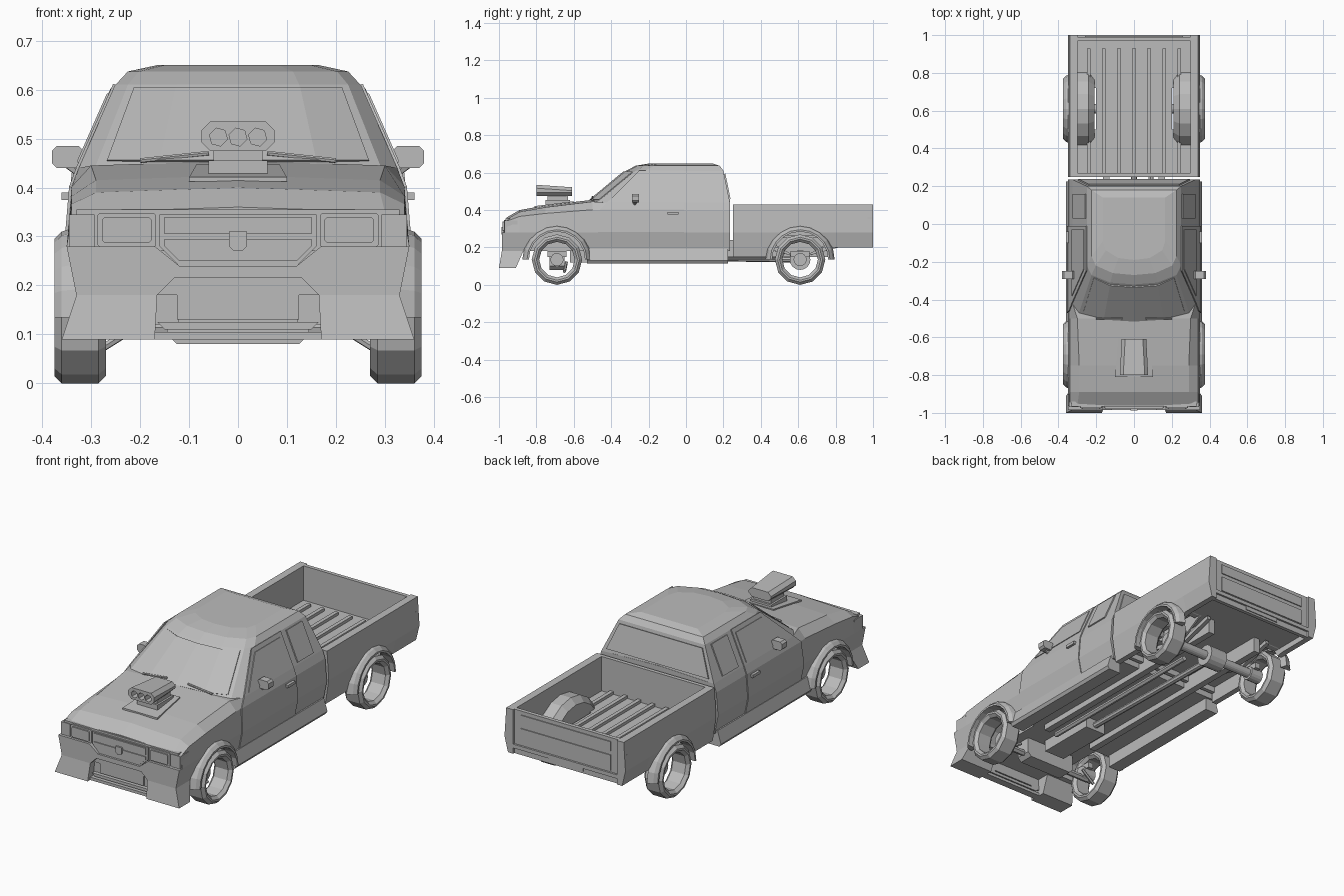
import bpy, bmesh, math
from mathutils import Vector

default_cube = bpy.data.objects.get("Cube")
if default_cube:
    bpy.data.objects.remove(default_cube, do_unlink=True)

grey = bpy.data.materials.new("plain_grey")
grey.use_nodes = True
grey.diffuse_color = (.5, .5, .5, 1)
for node in grey.node_tree.nodes:
    if node.type == 'BSDF_PRINCIPLED':
        node.inputs["Base Color"].default_value = grey.diffuse_color

# Shared dimensions
HALF, SILL, CREASE, SHOULDER, BELT, BROW = .35, .18, .28, .4, .44, .61
GLASS_HALF, ROOF_HALF = .325, .25
NOSE, CAB_BACK, BED_FRONT, TAIL = -.96, .235, .25, 1
BED_INNER, FLOOR, RAIL = .3, .25, .43
TYRE, ARCH, WHEEL_OUT = .135, .15, .375
AXLES = {"front": -.69, "rear": .61}
FLANK = ((SILL, HALF - .02), (CREASE, HALF), (SHOULDER, HALF - .01), (BELT, GLASS_HALF), (BROW, ROOF_HALF))


# Every part is a loft through rings of points
def loft(name, rings, closed=False, mirror=False):
    n, m = len(rings[0]), len(rings)
    verts = [tuple(point) for ring in rings for point in ring]
    faces = []
    for i in range(m if closed else m - 1):
        here, there = i * n, (i + 1) % m * n
        for j in range(n):
            k = (j + 1) % n
            faces.append([here + j, here + k, there + k, there + j])
    if not closed:
        faces += [list(range(n)), list(range(len(verts) - n, len(verts)))]
    if mirror:
        count = len(verts)
        verts += [(-x, y, z) for x, y, z in verts]
        faces += [[index + count for index in face] for face in faces]
    mesh = bpy.data.meshes.new(name)
    mesh.from_pydata(verts, [], faces)
    bm = bmesh.new()
    bm.from_mesh(mesh)
    bmesh.ops.recalc_face_normals(bm, faces=bm.faces)
    bm.to_mesh(mesh)
    bm.free()
    mesh.materials.append(grey)
    obj = bpy.data.objects.new(name, mesh)
    bpy.context.scene.collection.objects.link(obj)
    return obj


# Cross-section rules
def sym(half):
    return half + [(-x, other) for x, other in reversed(half) if x != 0]


def rect(left, right, low, high):
    return [(left, low), (right, low), (right, high), (left, high)]


def chamfered(left, right, low, high, c):
    return [(left + c, low), (right - c, low), (right, low + c), (right, high - c),
            (right - c, high), (left + c, high), (left, high - c), (left, low + c)]


def shield(half, low, high, c):
    return sym([(0, low), (half - c, low), (half, low + c), (half, high), (0, high)])


def at_y(section, y):
    return [(x, y, z) for x, z in section]


def at_z(section, z):
    return [(x, y, z) for x, y in section]


# Solid builders
def prism(name, section, front, back, mirror=False):
    return loft(name, [at_y(section, front), at_y(section, back)], mirror=mirror)


def on_nose(name, section, proud, mirror=False):
    return prism(name, section, NOSE - proud, NOSE + .02, mirror)


def on_tail(name, section, proud=0, mirror=False):
    return prism(name, section, TAIL - .03, TAIL - .01 + proud, mirror)


def sheet(name, rows, out, mirror=False):
    out = Vector(out)
    return loft(name, [list(row) + [Vector(p) + out for p in reversed(row)] for row in rows], mirror=mirror)


def rod(name, start, end, radius, sides=6, mirror=False):
    start, end = Vector(start), Vector(end)
    axis = (end - start).normalized()
    u = axis.orthogonal().normalized()
    v = axis.cross(u)
    angles = [math.tau * i / sides for i in range(sides)]
    circle = [(u * math.cos(a) + v * math.sin(a)) * radius for a in angles]
    return loft(name, [[end_point + p for p in circle] for end_point in (start, end)], mirror=mirror)


def axle_rod(name, y, left, right, radius, mirror=False):
    return rod(name, (left, y, TYRE), (right, y, TYRE), radius, 16, mirror)


def sweep(name, section, y, steps, start=0, end=math.tau):
    full = end - start == math.tau
    angles = [start + (end - start) * i / steps for i in range(steps if full else steps + 1)]
    rings = [[(x, y + r * math.cos(a), TYRE + r * math.sin(a)) for x, r in section] for a in angles]
    return loft(name, rings, closed=full, mirror=True)


def cut(obj, cutter):
    cutter.hide_render = True
    modifier = obj.modifiers.new("cut", 'BOOLEAN')
    modifier.operation, modifier.solver, modifier.object = 'DIFFERENCE', 'EXACT', cutter
    bpy.context.view_layer.objects.active = obj
    bpy.ops.object.modifier_apply(modifier=modifier.name)
    bpy.data.objects.remove(cutter, do_unlink=True)


# Lower body: the hood climbs from the nose to the cab
rings = []
for y, top, edge in ((NOSE, .36, .3), (-.89, .4, .29), (-.75, .425, .29), (-.5, .455, .3),
                     (-.42, .45, GLASS_HALF), (CAB_BACK, .45, GLASS_HALF)):
    shoulder = top - .02 - (top - .36) * .35
    half = [(0, SILL), (HALF - .02, SILL), (HALF, CREASE), (HALF - .01, shoulder), (edge, top - .01), (0, top)]
    rings.append(at_y(sym(half), y))
lower_body = loft("lower_body", rings)
cut(lower_body, axle_rod("arch_cutter", AXLES["front"], .2, .5, ARCH + .01, True))


# Greenhouse narrowing to the roof
def cab_outline(w, front, back):
    return [(0, front), (w * .5, front + .01), (w * .9, front + .05), (w, front + .1), (w, back), (0, back)]


base = cab_outline(GLASS_HALF, -.525, CAB_BACK)
head = cab_outline(ROOF_HALF, -.32, .2)
levels = ((base, BELT), (head, BROW), (cab_outline(.225, -.27, .18), .637), (cab_outline(.165, -.19, .14), .65))
loft("cab_roof", [at_z(sym(outline), z) for outline, z in levels])


def glass(name, corners, low, high, out):
    rows = []
    for t in (low, high):
        row = [Vector((*base[i], BELT)).lerp(Vector((*head[i], BROW)), t) for i in corners]
        row[0].x *= .93
        rows.append(row + [Vector((-p.x, p.y, p.z)) for p in reversed(row[:-1])])
    sheet(name, rows, out)


glass("windshield", (2, 1, 0), .07, .95, (0, -.006, .004))
glass("rear_window", (4, 5), .1, .9, (0, .007, .002))


# Panels that follow the flank
def flank_x(z):
    for (low, x_low), (high, x_high) in zip(FLANK, FLANK[1:]):
        if z <= high:
            return x_low + (x_high - x_low) * (z - low) / (high - low)


def pillar(z):
    return max(-.47, z - BELT - .42)


def flank_panel(name, heights, front, back, thickness):
    rows = [[(flank_x(z), front(z), z), (flank_x(z), back, z)] for z in heights]
    sheet(name, rows, (thickness, 0, .002), mirror=True)


flank_panel("door", [z for z, x in FLANK], pillar, -.01, .005)
flank_panel("door_window", (.45, .59), lambda z: pillar(z) + .03, -.03, .009)
flank_panel("quarter_window", (.45, .6), lambda z: .03, .16, .006)
prism("door_handle", rect(HALF - .01, HALF + .01, .375, .39), -.1, -.04, True)
prism("side_mirror", chamfered(.315, .38, BELT, .485, .01), -.29, -.25, True)
rod("mirror_stalk", (.31, -.28, .42), (HALF, -.27, .45), .01, mirror=True)
rod("wiper", (.06, -.5, .47), (.2, -.5, .455), .005, mirror=True)

# Cargo bed: a channel section with hanging sides
rings = []
for y, bottom in ((BED_FRONT, .15), (.45, .15), (.8, .2), (TAIL, .2)):
    half = [(0, FLOOR - .02), (BED_INNER, FLOOR - .02), (BED_INNER, bottom), (HALF - .02, bottom), (HALF, CREASE),
            (HALF - .01, RAIL), (BED_INNER, RAIL), (BED_INNER, FLOOR), (0, FLOOR)]
    rings.append(at_y(sym(half), y))
cargo_bed = loft("cargo_bed", rings)
cut(cargo_bed, axle_rod("arch_cutter", AXLES["rear"], .2, .5, ARCH + .01, True))
prism("bed_front_wall", rect(-BED_INNER, BED_INNER, .2, RAIL), BED_FRONT, BED_FRONT + .02)
on_tail("tailgate", rect(-BED_INNER, BED_INNER, .2, RAIL))
on_tail("tailgate_upper_panel", rect(-.26, .26, .36, .41), .005)
on_tail("tailgate_lower_panel", rect(-.26, .26, .26, .34), .005)
on_tail("rear_plate", rect(-.1, .1, .21, .24), .005)
on_tail("tail_light", rect(BED_INNER, HALF - .005, .26, .36), .01, True)
for i in range(-3, 4):
    rib = .08 * i
    prism("floor_rib", rect(rib - .01, rib + .01, FLOOR, FLOOR + .015), BED_FRONT, TAIL - .07)

# Wheel housings standing in the bed
inner, outer_r, wall = .21, .225, .01
housing = [(BED_INNER, outer_r), (inner + .03, outer_r), (inner, outer_r - .03), (inner, .05),
           (inner + wall, .05), (inner + wall, outer_r - .04), (BED_INNER, outer_r - .04)]
sweep("bed_wheel_housing", housing, AXLES["rear"], 6, math.pi / 6, math.pi * 5 / 6)

# Wheels, hubs and flared arches
tyre = chamfered(.27, WHEEL_OUT, .095, TYRE, .015)
flare = [(HALF - .02, ARCH + .035), (HALF + .01, ARCH + .025), (WHEEL_OUT, ARCH + .01),
         (WHEEL_OUT, ARCH), (HALF - .03, ARCH)]
for end, y in AXLES.items():
    sweep(end + "_wheels", tyre, y, 12)
    sweep(end + "_flares", flare, y, 10, 0, math.pi)
    axle_rod(end + "_hub", y, .23, BED_INNER, .035, True)
    prism(end + "_brake", rect(.24, .27, .15, SILL), y - .05, y + .05, True)

# Front bumper, air dam and intercooler
band = [(0, .24), (.12, .24), (.17, CREASE), (HALF, CREASE), (HALF - .02, SILL), (.165, SILL), (.13, .215), (0, .215)]
prism("front_bumper", sym(band), -.985, -.87)
loft("air_dam_corner", [at_z(rect(.17, .36, -TAIL, -.91), .09),
                        at_z(rect(.165, HALF - .02, -.985, -.87), SILL)], mirror=True)
on_nose("air_dam_bar", rect(-.175, .175, .09, .105), .02)
on_nose("air_dam_shelf", shield(.165, .11, .125, .015), .01)
on_nose("intercooler", rect(-.125, .125, .13, .217), 0)
on_nose("intercooler_duct", rect(.12, .17, .12, SILL), -.01, True)

# Grille and lamps
on_nose("nose_panel", rect(-.33, .33, .27, .355), .006)
on_nose("grille_frame", shield(.16, .24, .345, .04), .014)
on_nose("grille_lower_insert", shield(.15, .25, .295, .03), .019)
on_nose("grille_upper_insert", rect(-.15, .15, .305, .34), .019)
on_nose("grille_boss", shield(.018, .27, .31, .01), .027)
on_nose("headlight_frame", chamfered(.167, .287, .278, .348, .005), .013, True)
on_nose("headlight_lens", chamfered(.177, .277, .287, .34, .005), .02, True)
prism("corner_lamp", rect(.293, .345, CREASE, .345), NOSE - .01, -.9, True)

# Hood intake with three ports
plate = [[(-w, y, z), (w, y, z)] for w, y, z in ((.1, -.81, .412), (.085, -.6, .438))]
sheet("hood_plate", plate, (0, 0, .009))
prism("intake_base", rect(-.06, .06, .41, .455), -.75, -.62)
prism("intake_neck", rect(-.05, .05, .45, .485), -.74, -.63)
scoop = loft("intake_scoop", [at_y(chamfered(-w, w, .475, top, .018), y)
                              for w, top, y in ((.075, .535, -.8), (.065, .522, -.61))])
for x in (-.04, 0, .04):
    cut(scoop, rod("port_cutter", (x, -.85, .503), (x, -.74, .503), .019))

# Side skirts
skirt = [(CREASE, .115), (HALF, .115), (HALF + .01, .13), (HALF - .01, .195), (CREASE, .195)]
prism("side_skirt", skirt, -.53, CAB_BACK - .01, True)

# Chassis and running gear
front, rear = AXLES["front"], AXLES["rear"]
prism("frame_rail", rect(.13, .165, ARCH, FLOOR - .01), -.5, .78, True)
prism("gearbox", rect(-.06, .06, .12, .2), -.62, -.3)
prism("front_crossmember", shield(.145, .08, SILL, .02), front - .04, front + .04)
rod("drive_shaft", (0, -.32, ARCH), (0, rear, TYRE), .016, 8)
rod("exhaust_pipe", (.09, -.5, ARCH), (.09, .5, ARCH), .014)
rod("control_arm", (.13, front, .11), (.27, front, .11), .016, mirror=True)
rod("steering_link", (.2, front + .05, .12), (.28, front + .04, .07), .008, mirror=True)
axle_rod("rear_axle", rear, -.27, .27, .024)
axle_rod("differential", rear, -.05, .05, .055)
for reach in (-.2, .2):
    rod("leaf_spring", (.19, rear, .155), (.19, rear + reach, .21), .015, 4, True)
